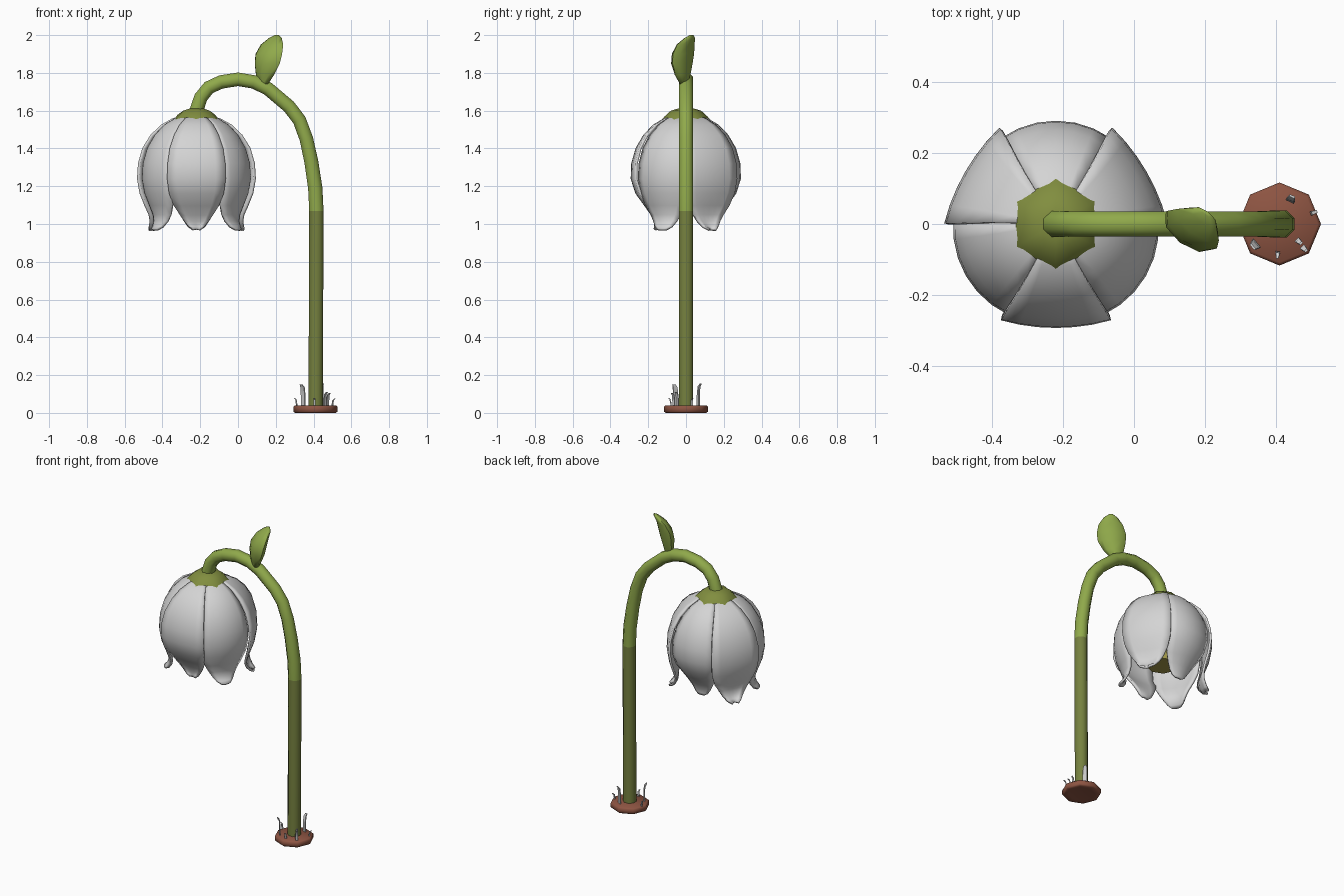
import bpy, bmesh, math
from mathutils import Vector

if "Cube" in bpy.data.objects:
    bpy.data.objects.remove(bpy.data.objects["Cube"])


def material(name, rgb):
    m = bpy.data.materials.new(name)
    m.diffuse_color = (*rgb, 1)
    m.use_nodes = True
    m.node_tree.nodes["Principled BSDF"].inputs["Base Color"].default_value = m.diffuse_color
    return m


WHITE = material("petal white", (0.66, 0.66, 0.66))
GREEN = material("fresh green", (0.28, 0.40, 0.07))
OLIVE = material("dark olive", (0.18, 0.22, 0.05))
CAP = material("cap olive", (0.22, 0.27, 0.05))
BROWN = material("soil brown", (0.27, 0.09, 0.055))
YELLOW = material("pistil yellow", (0.36, 0.32, 0.07))


def make(name, bm, mats, angle=45):
    bmesh.ops.recalc_face_normals(bm, faces=bm.faces)
    me = bpy.data.meshes.new(name)
    bm.to_mesh(me)
    bm.free()
    for m in mats:
        me.materials.append(m)
    me.shade_smooth()
    me.set_sharp_from_angle(angle=math.radians(angle))
    ob = bpy.data.objects.new(name, me)
    bpy.context.collection.objects.link(ob)
    return ob


def loft(rings, closed=True):
    """Bridge rings of points; closed rings get end caps."""
    bm = bmesh.new()
    rows = [[bm.verts.new(p) for p in r] for r in rings]
    n = len(rows[0])
    for a, b in zip(rows, rows[1:]):
        for i in range(n if closed else n - 1):
            j = (i + 1) % n
            bm.faces.new((a[i], a[j], b[j], b[i]))
    if closed:
        bm.faces.new(rows[0])
        bm.faces.new(rows[-1])
    return bm


def lathe(profile, cx, n, start=0.0):
    return loft([[(cx + r * math.cos(start + math.tau * i / n),
                   r * math.sin(start + math.tau * i / n), z)
                  for i in range(n)] for r, z in profile])


# Stem: octagonal tube along an arching path, darker below z = 1.07
path = [(0.411, 0.02, 0.038), (0.415, 1.07, 0.038), (0.409, 1.19, 0.038), (0.388, 1.33, 0.037),
        (0.362, 1.45, 0.036), (0.325, 1.55, 0.036), (0.27, 1.622, 0.036), (0.16, 1.715, 0.036),
        (0.085, 1.752, 0.036), (0.0, 1.766, 0.036), (-0.09, 1.752, 0.036), (-0.155, 1.722, 0.036),
        (-0.197, 1.67, 0.036), (-0.223, 1.59, 0.037)]
rings = []
for k, (x, z, r) in enumerate(path):
    a, b = path[max(k - 1, 0)], path[min(k + 1, len(path) - 1)]
    t = Vector((b[0] - a[0], 0, b[1] - a[1])).normalized()
    side = Vector((t.z, 0, -t.x))
    rings.append([Vector((x, 0, z)) + r * 1.08 * (side * math.cos(q) + Vector((0, 1, 0)) * math.sin(q))
                  for q in (math.tau * (i + 0.5) / 8 for i in range(8))])
bm = loft(rings)
for f in bm.faces:
    f.material_index = 1 if f.calc_center_median().z < 1.07 else 0
make("stem", bm, [GREEN, OLIVE], 50)

# Soil disc
make("soil_base", lathe([(0.08, 0.004), (0.108, 0.0), (0.117, 0.007), (0.117, 0.033), (0.108, 0.04)],
                        0.41, 8), [BROWN], 60)

# Bell petals: three outer petals overlapping three inner ones;
# the front and back petals curl inward, the side ones flare out
BELL_X = -0.22
petal_rows = [  # flared radius, curled radius, height, half angle in degrees
    (0.05, 0.05, 1.572, 29), (0.115, 0.115, 1.553, 29), (0.17, 0.17, 1.52, 29),
    (0.22, 0.22, 1.468, 29.5), (0.26, 0.26, 1.40, 30), (0.283, 0.283, 1.32, 30),
    (0.288, 0.286, 1.24, 30), (0.275, 0.262, 1.165, 29.5), (0.25, 0.215, 1.10, 27),
    (0.232, 0.18, 1.05, 21.5), (0.232, 0.162, 1.015, 16), (0.245, 0.155, 0.985, 10),
    (0.262, 0.155, 0.97, 4)]
for i in range(6):
    outer = i % 2 == 0
    mid = math.radians(30 + 60 * i)
    curled = i in (1, 4)
    grid = []
    for flare, curl, z, half in petal_rows:
        r = curl if curled else flare
        spread = half * (flare / r) ** 0.8
        row = []
        for c in range(7):
            u = c / 3 - 1
            ang = mid + math.radians(spread + (0 if outer else 2)) * u
            rr = r + (0.02 * u * u if outer else -0.002 - 0.004 * u * u) * min(1, r / 0.25)
            row.append((BELL_X + rr * math.cos(ang), rr * math.sin(ang), z))
        grid.append(row)
    petal = make(f"petal_{i + 1}", loft(grid, closed=False), [WHITE], 60)
    mod = petal.modifiers.new("thickness", "SOLIDIFY")
    mod.thickness = 0.014
    mod.offset = 0

# Calyx cap: sloping hexagon with drooping points
cap = []
for r, z in [(0.04, 1.612), (0.08, 1.60), (0.115, 1.578), (0.13, 1.56), (0.115, 1.55)]:
    row = []
    for i in range(12):
        a = math.radians(30 + 30 * i)
        tip = i % 2 == 0
        rr = r if tip else r * 0.87
        row.append((BELL_X + rr * math.cos(a), rr * math.sin(a),
                    z - (0.01 if tip and r > 0.112 else 0)))
    cap.append(row)
make("calyx_cap", loft(cap), [CAP], 50)

# Pistil hidden inside the bell
make("pistil", lathe([(0.03, 1.54), (0.06, 1.42), (0.08, 1.28), (0.105, 1.18), (0.095, 1.125)],
                     BELL_X, 8), [YELLOW], 50)

# Leaf on top of the arch: thick lens cross-sections along a bent spine
wide = Vector((1, -0.75, 0)).normalized()
thick = Vector((0.85, 1, 0)).normalized()
spine = [(0.138, -0.012, 1.735, 0.02, 0.016), (0.143, -0.018, 1.79, 0.06, 0.03),
         (0.155, -0.022, 1.85, 0.083, 0.04), (0.163, -0.016, 1.90, 0.088, 0.04),
         (0.18, -0.002, 1.95, 0.074, 0.03), (0.198, 0.02, 1.985, 0.042, 0.018),
         (0.205, 0.03, 2.0, 0.014, 0.006)]
leaf = [[Vector((x, y, z)) + wide * w * math.cos(q) + thick * t * math.sin(q)
         for q in (math.tau * i / 8 for i in range(8))] for x, y, z, w, t in spine]
make("leaf", loft(leaf), [GREEN], 60)

# Pale curled sprouts around the foot
sprouts = [(0.345, -0.055, 0.15, 0.016), (0.44, 0.065, 0.155, 0.013), (0.50, 0.03, 0.075, 0.006),
           (0.46, -0.045, 0.11, 0.008), (0.475, -0.065, 0.105, 0.008), (0.405, -0.08, 0.08, 0.006),
           (0.31, 0.02, 0.08, 0.005)]
for k, (x, y, h, w) in enumerate(sprouts):
    out = Vector((x - 0.41, y, 0)).normalized()
    across = Vector((-out.y, out.x, 0))
    blade = []
    for f, lean, s in [(0.2, 0, 1), (0.6, 0.0, 1), (0.9, 0.004, 0.9), (1.0, 0.014, 0.6)]:
        c = Vector((x, y, h * f)) + out * lean
        blade.append([c + across * w * s * a + out * 0.003 * b
                      for a, b in ((-1, -1), (1, -1), (1, 1), (-1, 1))])
    make(f"sprout_{k + 1}", loft(blade), [WHITE], 40)
